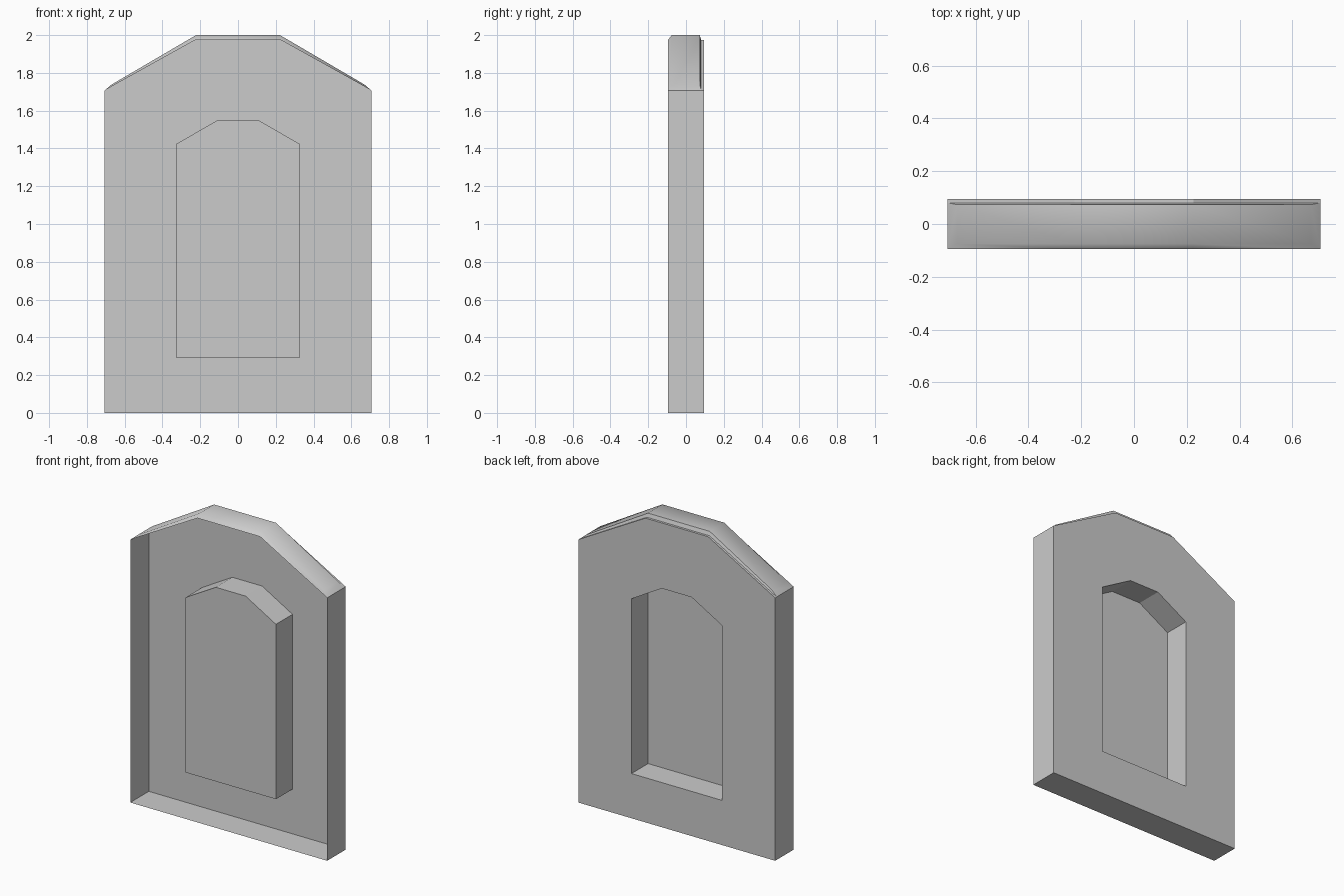
import bpy
import bmesh
import math

cube = bpy.data.objects.get("Cube")
if cube:
    bpy.data.objects.remove(cube)

# One plain grey stone colour
stone = bpy.data.materials.new("stone_grey")
stone.use_nodes = True
stone.diffuse_color = (0.6, 0.6, 0.6, 1)
stone.node_tree.nodes["Principled BSDF"].inputs["Base Color"].default_value = (0.6, 0.6, 0.6, 1)


def arch(half, low, shoulder, flat, top, y):
    """Closed outline with a chamfered top, at depth y."""
    right = [(half, low), (half, shoulder), (flat, top)]
    left = [(-x, z) for x, z in reversed(right)]
    return [(x, y, z) for x, z in right + left]


def crown(end, shoulder, flat, top, y):
    """Open line following the top of the arch, at depth y."""
    return [(-end, y, shoulder), (-flat, y, top), (flat, y, top), (end, y, shoulder)]


def loft(name, rings, closed, smooth_angle=None):
    """Join matching rings of points with quads, then close the ends."""
    bm = bmesh.new()
    rows = [[bm.verts.new(p) for p in ring] for ring in rings]
    count = len(rows[0])
    for a, b in zip(rows, rows[1:]):
        for i in range(count if closed else count - 1):
            j = (i + 1) % count
            bm.faces.new((a[j], b[j], b[i], a[i]) if not closed
                         else (a[i], b[i], b[j], a[j]))
    if closed:
        bm.faces.new(rows[-1])
    else:
        for i in (0, -1):
            bm.faces.new([row[i] for row in rows])
    bmesh.ops.recalc_face_normals(bm, faces=bm.faces)
    mesh = bpy.data.meshes.new(name)
    bm.to_mesh(mesh)
    bm.free()
    mesh.materials.append(stone)
    obj = bpy.data.objects.new(name, mesh)
    bpy.context.collection.objects.link(obj)
    if smooth_angle:
        bpy.ops.object.select_all(action="DESELECT")
        obj.select_set(True)
        bpy.context.view_layer.objects.active = obj
        bpy.ops.object.shade_smooth_by_angle(angle=math.radians(smooth_angle))
    return obj


FRONT, BACK, POCKET = -0.095, 0.095, -0.075
outer = (0.707, 0, 1.707, 0.225, 1.975)
inner = (0.325, 0.29, 1.425, 0.107, 1.55)

# Thin shell: open front, back plate, and a niche pushed forward from the back
loft("wall_shell", [arch(*outer, FRONT), arch(*outer, BACK),
                    arch(*inner, BACK), arch(*inner, POCKET)], closed=True)

# Raised coping on the arch: sloped front, steep back with a narrow ledge
base = (0.705, 1.708, 0.225, 1.975)
ridge = (0.67, 1.738, 0.222, 2.0)
loft("top_coping", [crown(*base, FRONT), crown(*ridge, -0.075),
                    crown(*ridge, 0.073), crown(*base, 0.08)],
     closed=False, smooth_angle=50)
